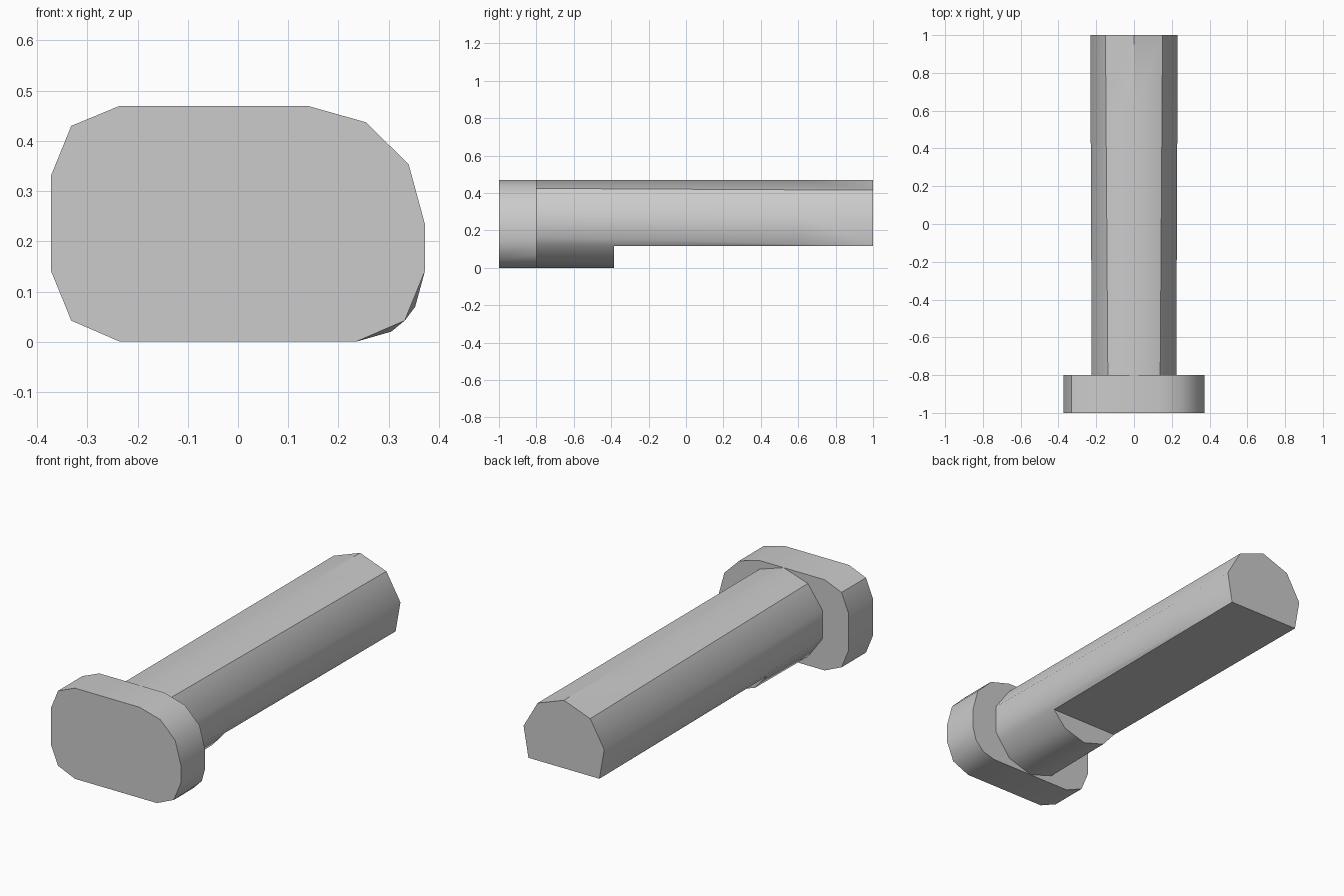
import bpy, bmesh
from math import radians, sin, cos

cube = bpy.data.objects.get("Cube")
if cube:
    bpy.data.objects.remove(cube, do_unlink=True)

grey = bpy.data.materials.new("plain_grey")
grey.use_nodes = True
COLOUR = (0.6, 0.6, 0.6, 1)
grey.diffuse_color = COLOUR
grey.node_tree.nodes["Principled BSDF"].inputs["Base Color"].default_value = COLOUR

R = 0.235       # shaft radius and axis height
CUT = 0.1175    # height of the flat underside
Y0, STEP, Y1 = -0.85, -0.385, 1.0


def finish(bm, name):
    """Weld, orient and turn a bmesh into a smooth-shaded object."""
    bmesh.ops.remove_doubles(bm, verts=bm.verts, dist=0.0005)
    bmesh.ops.recalc_face_normals(bm, faces=bm.faces)
    for f in bm.faces:
        f.smooth = True
    mesh = bpy.data.meshes.new(name)
    bm.to_mesh(mesh)
    mesh.materials.append(grey)
    obj = bpy.data.objects.new(name, mesh)
    bpy.context.collection.objects.link(obj)
    return obj


def ring(bm, outline, y):
    return [bm.verts.new((x, y, z)) for x, z in outline]


def bridge(bm, a, b, closed=True):
    n = len(a)
    for i in range(n if closed else n - 1):
        j = (i + 1) % n
        bm.faces.new((a[i], a[j], b[j], b[i]))


def polar(deg):
    return R * cos(radians(deg)), R + R * sin(radians(deg))


def blend(p, q, t):
    return tuple(u + (v - u) * t for u, v in zip(p, q))


def mirrored(half, middle_last):
    """Close a +x half outline that starts on the centre line."""
    rest = half[1:-1] if middle_last else half[1:]
    return half + [(-x, z) for x, z in reversed(rest)]


def station(y):
    """Upper and lower outlines of the shaft, ten-sided turning nine-sided."""
    t = (y - Y0) / (Y1 - Y0)
    pts = [blend(polar(90 - 36 * k), polar(90 - 40 * k), t) for k in range(4)]
    chord = (0.191 + 0.0125 * t, CUT)
    upper = mirrored(pts + [chord], False)
    knee = blend(polar(-54), polar(-70), t)
    lower = [chord, knee, (0, 0), (-knee[0], knee[1]), (-chord[0], CUT)]
    return upper, lower


# Head: rounded plate, with one finer lower corner at its back
front = [(-0.372, 0.14), (-0.332, 0.042), (-0.235, 0), (0.235, 0),
         (0.332, 0.042), (0.332, 0.042), (0.372, 0.14), (0.372, 0.235),
         (0.34, 0.353), (0.255, 0.437), (0.138, 0.47), (-0.235, 0.47),
         (-0.332, 0.43), (-0.372, 0.332)]
back = list(front)
back[4:6] = [(0.305, 0.02), (0.353, 0.07)]
bm = bmesh.new()
a, b = ring(bm, front, -1.0), ring(bm, back, -0.8)
bridge(bm, a, b)
bm.faces.new(a[:5] + a[6:])
bm.faces.new(b)
head = finish(bm, "head")
bpy.context.view_layer.objects.active = head
head.select_set(True)
bpy.ops.object.shade_smooth_by_angle(angle=radians(35))
head.select_set(False)

# Shaft: flat-bottomed rod with a full-depth collar behind the head
bm = bmesh.new()
rings = [ring(bm, station(y)[0], y) for y in (Y0, STEP, 0.6, Y1)]
for i, (a, b) in enumerate(zip(rings, rings[1:])):
    # upper facets run from one chord corner over the top to the other
    bridge(bm, a[5:] + a[:5], b[5:] + b[:5], closed=i > 0)
low = [ring(bm, station(y)[1], y) for y in (Y0, STEP)]
bridge(bm, low[0], low[1], closed=False)
bm.faces.new(low[1])
bm.faces.new(low[0])
bm.faces.new(rings[0])
bm.faces.new(rings[-1][:4] + rings[-1][6:])
shaft = finish(bm, "shaft")

# Crisp ridges on the shaft
bm.clear()
bm.from_mesh(shaft.data)
for e in bm.edges:
    xs = [abs(v.co.x) for v in e.verts]
    lengthwise = abs(e.verts[0].co.y - e.verts[1].co.y) > 0.1
    on_top = min(v.co.z for v in e.verts) > 0.4
    shoulder = lengthwise and on_top and min(xs) > 0.1
    crest = lengthwise and on_top and max(xs) < 0.01 and min(v.co.y for v in e.verts) > 0.55
    corner = len(e.link_faces) == 2 and e.calc_face_angle() > radians(50)
    e.smooth = not (shoulder or crest or corner)
bm.to_mesh(shaft.data)
bm.free()
